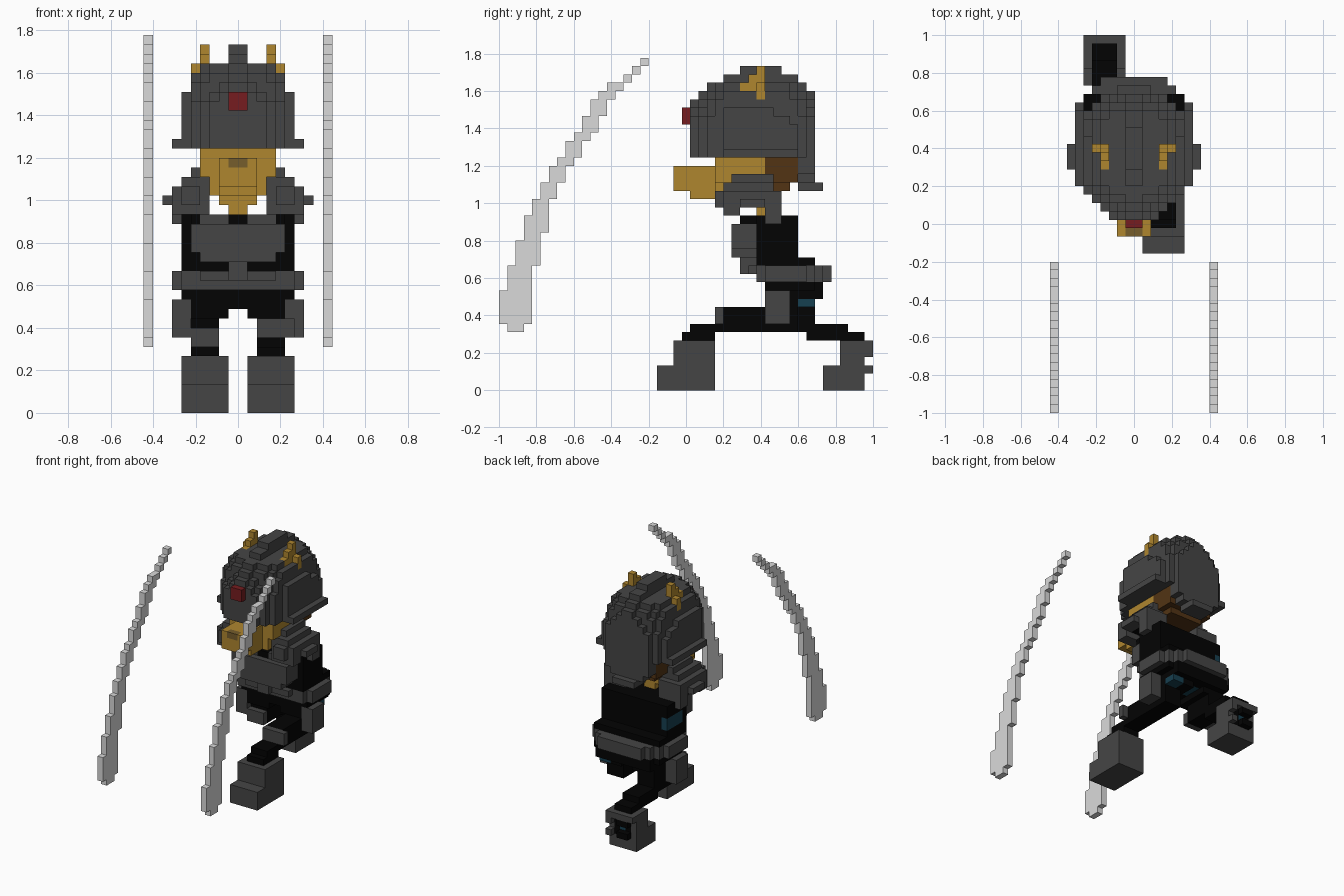
import bpy
import bmesh
from mathutils import Vector

cube = bpy.data.objects.get("Cube")
if cube:
    bpy.data.objects.remove(cube, do_unlink=True)

UNIT = 2 / 45      # edge of one building block
DEPTH_SHIFT = 22.5  # y cells count from the foremost block


def material(name, color):
    mat = bpy.data.materials.new(name)
    mat.use_nodes = True
    rgba = (*color, 1)
    mat.diffuse_color = rgba
    bsdf = mat.node_tree.nodes["Principled BSDF"]
    bsdf.inputs["Base Color"].default_value = rgba
    bsdf.inputs["Roughness"].default_value = 0.8
    return mat


grey = material("armour grey", (.06, .06, .06))
black = material("suit black", (.001, .001, .001))
gold = material("gold", (.43, .24, .028))
brown = material("brown", (.085, .034, .007))
ochre = material("dark ochre", (.18, .11, .025))
red = material("gem red", (.18, .012, .014))
teal = material("dark teal", (.008, .05, .08))
silver = material("blade silver", (.7, .7, .7))

taken = set()  # cells already used by an earlier part


class Part:
    """A solid made of unit blocks; only its outer faces are built."""

    def __init__(self, name, mat):
        self.name, self.mat, self.cells = name, mat, set()

    def box(self, x, y, z):
        for i in range(*x):
            for j in range(*y):
                for k in range(*z):
                    if (i, j, k) not in taken:
                        self.cells.add((i, j, k))
        return self

    def wide(self, half, y, z):
        return self.box((-half, half), y, z)

    def pair(self, x, y, z):
        self.box(x, y, z)
        return self.box((-x[1], -x[0]), y, z)

    def build(self):
        taken.update(self.cells)
        bm = bmesh.new()
        verts = {}

        def vertex(corner):
            key = tuple(corner)
            if key not in verts:
                i, j, k = key
                verts[key] = bm.verts.new((i * UNIT, (j - DEPTH_SHIFT) * UNIT, k * UNIT))
            return verts[key]

        for cell in sorted(self.cells):
            for axis in range(3):
                for side in (0, 1):
                    near = list(cell)
                    near[axis] += 2 * side - 1
                    if tuple(near) in self.cells:
                        continue
                    u, v = [0] * 3, [0] * 3
                    u[(axis + 1) % 3] = v[(axis + 2) % 3] = 1
                    base, u, v = Vector(cell), Vector(u), Vector(v)
                    base[axis] += side
                    loop = [base, base + u, base + u + v, base + v]
                    if not side:
                        loop.reverse()
                    bm.faces.new([vertex(map(int, p)) for p in loop])
        mesh = bpy.data.meshes.new(self.name)
        bm.to_mesh(mesh)
        bm.free()
        mesh.materials.append(self.mat)
        obj = bpy.data.objects.new(self.name, mesh)
        bpy.context.collection.objects.link(obj)


# Curved blades: (first y, last y, bottom z, top z) of each step
steps = [(1, 3, 7, 8), (0, 4, 8, 12), (1, 4, 12, 15), (2, 5, 15, 18), (3, 5, 18, 19),
         (3, 6, 19, 21), (4, 6, 21, 23), (5, 7, 23, 25), (6, 8, 25, 27), (7, 9, 27, 28),
         (8, 10, 28, 30), (9, 11, 30, 31), (10, 12, 31, 33), (11, 13, 33, 35),
         (12, 14, 35, 36), (13, 15, 36, 37), (15, 16, 37, 38), (16, 17, 38, 39),
         (17, 18, 39, 40)]
for name, left in (("left_blade", 9), ("right_blade", -10)):
    blade = Part(name, silver)
    for front, back, low, high in steps:
        blade.box((left, left + 1), (front, back), (low, high))
    blade.build()

# Small coloured details
Part("forehead_gem", red).wide(1, y=(22, 23), z=(32, 34)).build()
Part("nose", ochre).wide(1, y=(21, 22), z=(26, 27)).build()
accents = Part("teal_accents", teal)
accents.box(x=(-6, -5), y=(32, 36), z=(17, 19))
accents.box(x=(3, 5), y=(36, 38), z=(10, 11))
accents.wide(1, y=(34, 37), z=(11, 12))
accents.box(x=(-4, -3), y=(43, 44), z=(3, 4))
accents.build()

# Horns
horns = Part("horns", gold)
horns.pair(x=(3, 4), y=(29, 32), z=(35, 37))
horns.pair(x=(3, 4), y=(30, 32), z=(37, 38))
horns.pair(x=(3, 4), y=(31, 32), z=(38, 39))
horns.pair(x=(4, 5), y=(31, 32), z=(35, 37))
horns.build()

# Helmet: arched ribs from the middle outwards, each as (front, back, top) steps
ribs = [
    [(23, 38, 35), (24, 38, 36), (25, 37, 37), (27, 36, 38), (29, 34, 39)],
    [(23, 38, 34), (24, 38, 35), (25, 37, 36), (26, 36, 37)],
    [(23, 38, 33), (24, 38, 34), (25, 37, 36), (26, 36, 37)],
    [(24, 38, 33), (25, 37, 35), (26, 36, 36), (27, 35, 37)],
    [(25, 37, 33), (26, 36, 35), (27, 35, 36)],
    [(27, 36, 32), (27, 35, 33), (27, 33, 34)],
]
helmet = Part("helmet", grey)
for i, rib in enumerate(ribs):
    for front, back, top in rib:
        helmet.pair(x=(i, i + 1), y=(front, back), z=(28, top))
helmet.wide(7, y=(27, 36), z=(28, 29))
# Neck guard
helmet.wide(4, y=(36, 38), z=(26, 28))
helmet.wide(3, y=(36, 38), z=(25, 26))
helmet.wide(2, y=(36, 38), z=(24, 25))
helmet.wide(2, y=(38, 39), z=(24, 25))
helmet.build()

# Face, snout and neck
face = Part("face", gold)
face.wide(2, y=(21, 28), z=(24, 27))
face.wide(2, y=(23, 28), z=(23, 24))
face.wide(4, y=(26, 32), z=(25, 28))
face.wide(3, y=(26, 32), z=(23, 25))
face.wide(2, y=(31, 32), z=(22, 24))
face.wide(1, y=(31, 32), z=(19, 22))
face.build()
hair = Part("back_of_head", brown)
hair.wide(4, y=(32, 36), z=(25, 28))
hair.wide(3, y=(32, 35), z=(24, 25))
hair.build()

# Upper arms under the shoulder guards
arms = Part("upper_arms", black)
arms.pair(x=(4, 6), y=(29, 32), z=(22, 23))
arms.build()
shoulders = Part("shoulder_guards", grey)
shoulders.pair(x=(3, 7), y=(27, 34), z=(22, 24))
shoulders.pair(x=(3, 6), y=(27, 33), z=(24, 25))
shoulders.pair(x=(4, 5), y=(28, 33), z=(25, 26))
shoulders.pair(x=(4, 6), y=(26, 27), z=(22, 24))
shoulders.pair(x=(7, 8), y=(29, 32), z=(22, 23))
shoulders.pair(x=(3, 7), y=(27, 29), z=(21, 22))
shoulders.pair(x=(3, 7), y=(32, 34), z=(20, 22))
shoulders.build()

# Torso
chest = Part("chest_plate", grey)
chest.wide(5, y=(28, 31), z=(17, 20))
chest.wide(4, y=(28, 31), z=(16, 17))
chest.pair(x=(1, 4), y=(29, 31), z=(20, 21))
chest.wide(1, y=(29, 31), z=(14, 16))
chest.build()
torso = Part("torso", black)
torso.wide(6, y=(31, 36), z=(15, 21))
torso.wide(5, y=(29, 31), z=(20, 21))
torso.wide(6, y=(35, 38), z=(15, 16))
torso.build()

# Belt with rounded corners
belt = Part("belt", grey)
for half, front, back in ((7, 32, 37), (6, 31, 38), (5, 31, 39), (4, 31, 40)):
    belt.wide(half, y=(front, back), z=(13, 15))
belt.wide(4, y=(30, 31), z=(14, 15))
belt.build()

# Thigh and knee armour
pads = Part("leg_pads", grey)
pads.pair(x=(5, 7), y=(32, 35), z=(8, 12))
pads.box(x=(2, 6), y=(26, 27), z=(8, 10))
pads.box(x=(-5, -2), y=(32, 33), z=(7, 9))
pads.build()

# Hips and legs, one stepping forward and one stretched back
hips = Part("hips", black)
hips.wide(6, y=(32, 38), z=(12, 13))
hips.wide(5, y=(32, 39), z=(11, 13))
hips.pair(x=(1, 5), y=(32, 38), z=(10, 11))
hips.build()
front_leg = Part("front_leg", black)
front_leg.box(x=(2, 5), y=(27, 36), z=(7, 10))
front_leg.box(x=(2, 5), y=(23, 28), z=(7, 8))
front_leg.box(x=(2, 5), y=(22, 26), z=(6, 7))
front_leg.build()
back_leg = Part("back_leg", black)
back_leg.box(x=(-5, -2), y=(33, 38), z=(7, 10))
back_leg.box(x=(-5, -2), y=(36, 42), z=(7, 8))
back_leg.box(x=(-5, -2), y=(37, 44), z=(6, 7))
back_leg.box(x=(-5, -2), y=(42, 44), z=(2, 6))
for low in (2, 4):
    back_leg.box(x=(-5, -3), y=(44, 45), z=(low, low + 1))
back_leg.build()

# Boots
front_boot = Part("front_boot", grey)
front_boot.box(x=(1, 6), y=(21, 26), z=(0, 6))
front_boot.box(x=(1, 6), y=(19, 21), z=(0, 3))
front_boot.build()
back_boot = Part("back_boot", grey)
back_boot.box(x=(-6, -1), y=(41, 44), z=(0, 6))
back_boot.box(x=(-6, -1), y=(39, 41), z=(0, 3))
for low in (2, 4):
    back_boot.box(x=(-2, -1), y=(44, 45), z=(low, low + 1))
back_boot.box(x=(-6, -1), y=(44, 45), z=(5, 6))
back_boot.build()
